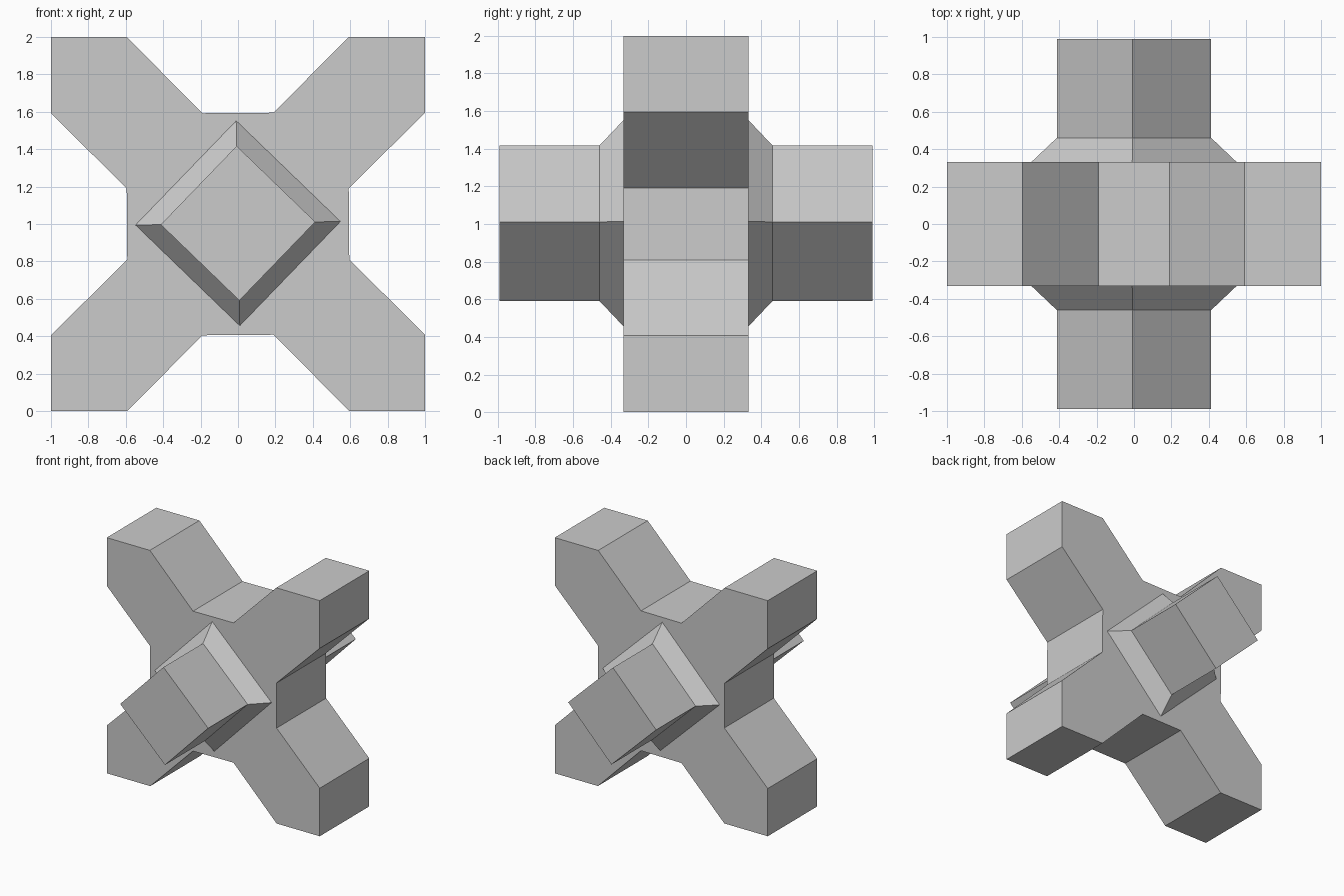
import bpy
import bmesh
from math import sin, cos, radians
from mathutils import Matrix, Vector

cube = bpy.data.objects.get("Cube")
if cube:
    bpy.data.objects.remove(cube, do_unlink=True)

CENTRE_Z = 1.0
HALF_DEPTH = 0.332

grey = bpy.data.materials.new("light_grey")
grey.use_nodes = True
grey.diffuse_color = (0.6, 0.6, 0.6, 1)
grey.node_tree.nodes["Principled BSDF"].inputs["Base Color"].default_value = (0.6, 0.6, 0.6, 1)


def loft(name, rings, cap_first=True):
    """Join (x, z) outlines at given depths into one flat-faced part."""
    bm = bmesh.new()
    loops = [[bm.verts.new((x, y, z + CENTRE_Z)) for x, z in outline] for y, outline in rings]
    for a, b in zip(loops, loops[1:]):
        for i in range(len(a)):
            j = (i + 1) % len(a)
            bm.faces.new((a[i], a[j], b[j], b[i]))
    if cap_first:
        bm.faces.new(loops[0])
    bm.faces.new(loops[-1])
    bmesh.ops.recalc_face_normals(bm, faces=bm.faces)
    mesh = bpy.data.meshes.new(name)
    bm.to_mesh(mesh)
    bm.free()
    mesh.materials.append(grey)
    obj = bpy.data.objects.new(name, mesh)
    bpy.context.collection.objects.link(obj)
    return obj


def diamond(radius):
    """Four-sided outline with a very slight twist."""
    return [(radius * cos(radians(a + 1)), radius * sin(radians(a + 1)) + 0.004)
            for a in (0, 90, 180, 270)]


# Four-armed cross: one arm outline repeated by quarter turns
arm = [(0.592, 0.19), (1, 0.595), (1, 1), (0.592, 1), (0.19, 0.595)]
cross = []
for turn in range(4):
    rotation = Matrix.Rotation(radians(90 * turn), 2)
    cross += [tuple(rotation @ Vector(p)) for p in arm]
loft("cross_body", [(-HALF_DEPTH, cross), (HALF_DEPTH, cross)])

# Diamond posts with flared collars, front and back
for name, side in (("front_post", -1), ("back_post", 1)):
    loft(name, [(side * HALF_DEPTH, diamond(0.548)),
                (side * 0.46, diamond(0.413)),
                (side * 0.99, diamond(0.413))], cap_first=False)
